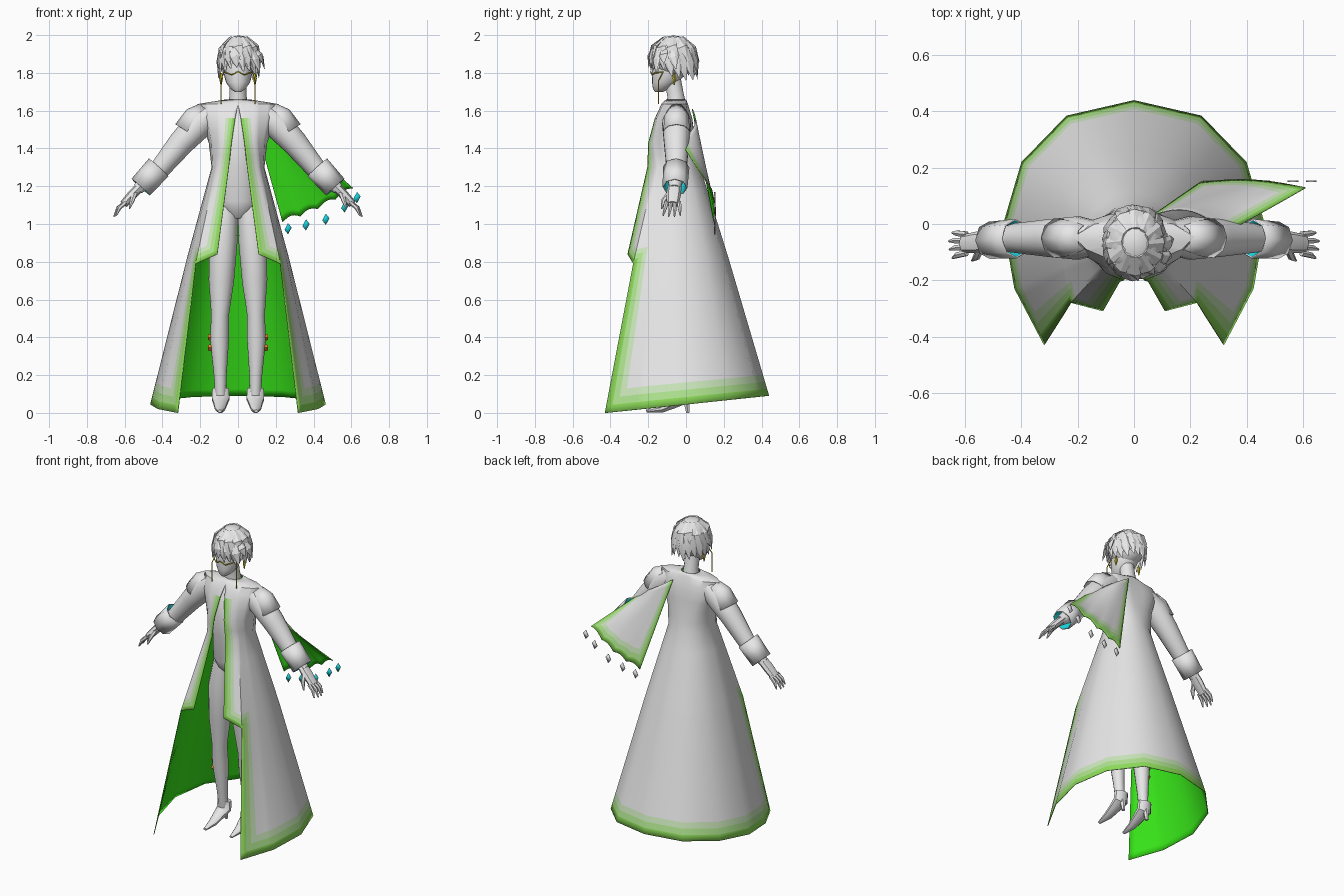
import bpy, bmesh, math, random
from mathutils import Vector

if "Cube" in bpy.data.objects:
    bpy.data.objects.remove(bpy.data.objects["Cube"])

random.seed(4)


def material(name, rgb):
    m = bpy.data.materials.new(name)
    m.diffuse_color = (*rgb, 1)
    m.use_nodes = True
    m.node_tree.nodes["Principled BSDF"].inputs["Base Color"].default_value = m.diffuse_color
    return m


GREY = material("grey", (0.8, 0.8, 0.8))
PALE = material("pale_green", (0.6, 0.8, 0.5))
MID = material("mid_green", (0.42, 0.76, 0.27))
TRIM = material("trim_green", (0.26, 0.70, 0.10))
LINING = material("lining_green", (0.04, 0.8, 0.01))
TEAL = material("teal", (0.01, 0.62, 0.68))
GOLD = material("gold", (0.65, 0.55, 0.02))
ORANGE = material("orange", (0.8, 0.25, 0.02))
CLOTH = [GREY, PALE, MID, TRIM, LINING]
SIDES = ((1, "left_"), (-1, "right_"))


def finish(name, bm, mats, angle=40, thick=0):
    me = bpy.data.meshes.new(name)
    bm.to_mesh(me)
    bm.free()
    ob = bpy.data.objects.new(name, me)
    bpy.context.collection.objects.link(ob)
    for m in mats:
        me.materials.append(m)
    bpy.ops.object.select_all(action='DESELECT')
    ob.select_set(True)
    bpy.context.view_layer.objects.active = ob
    bpy.ops.object.shade_smooth_by_angle(angle=math.radians(angle))
    if thick:  # inner side takes the last material
        s = ob.modifiers.new("thickness", 'SOLIDIFY')
        s.thickness, s.offset, s.material_offset = thick, -1, len(mats) - 1
    return ob


def sheet(name, rows, mats, index=lambda i, j: 0, signs=(1,), thick=0.004):
    """Cloth from rows of points, optionally mirrored in x."""
    bm = bmesh.new()
    for s in signs:
        v = [[bm.verts.new((s * p[0], p[1], p[2])) for p in r] for r in rows]
        for i in range(len(v) - 1):
            for j in range(min(len(v[i]), len(v[i + 1])) - 1):
                q = [v[i][j], v[i][j + 1], v[i + 1][j + 1], v[i + 1][j]]
                bm.faces.new(q[::s]).material_index = index(i, j)
    bmesh.ops.remove_doubles(bm, verts=bm.verts, dist=1e-5)
    return finish(name, bm, mats, thick=thick)


def skin(name, rings, mats, caps=True, thick=0, angle=40):
    bm = bmesh.new()
    v = [[bm.verts.new(p) for p in r] for r in rings]
    n = len(v[0])
    for a, b in zip(v, v[1:]):
        for k in range(n):
            bm.faces.new((b[k], b[(k + 1) % n], a[(k + 1) % n], a[k]))
    if caps:
        bm.faces.new(v[0])
        bm.faces.new(v[-1])
        bmesh.ops.recalc_face_normals(bm, faces=bm.faces)
    return finish(name, bm, mats, angle, thick)


def tube(name, pts, radii, sides=10, mats=(GREY,), ref=(0, 1, 0), flat=1, **kw):
    """Tapered tube along a path; flat scales it in the ref direction."""
    pts = [Vector(p) for p in pts]
    rings = []
    for i, p in enumerate(pts):
        t = (pts[min(i + 1, len(pts) - 1)] - pts[max(i - 1, 0)]).normalized()
        a = t.cross(Vector(ref)).normalized()
        b = a.cross(t)
        angs = [2 * math.pi * k / sides for k in range(sides)]
        rings.append([p + radii[i] * (a * math.cos(w) + b * math.sin(w) * flat) for w in angs])
    return skin(name, rings, mats, **kw)


def loft(name, rows, sides=20):
    """Stack of ellipses: z, half width, front y, back y."""
    rings = []
    for z, hx, f, b in rows:
        angs = [2 * math.pi * k / sides for k in range(sides)]
        rings.append([(hx * math.sin(w), (f + b) / 2 + (b - f) / 2 * math.cos(w), z) for w in angs])
    return skin(name, rings, (GREY,))


# Long coat: control rows of half outline, back centre to front edge
top = [(1.66, [(0, 0), (.03, -.005), (.05, -.02), (.06, -.045), (.055, -.07), (.04, -.09), (0, -.105)]),
       (1.635, [(0, .01), (.07, .01), (.14, 0), (.215, -.045), (.17, -.09), (.1, -.12), (0, -.13)]),
       (1.56, [(0, .033), (.09, .033), (.16, .01), (.2, -.05), (.165, -.12), (.1, -.155), (.015, -.165)]),
       (1.43, [(0, .05), (.07, .045), (.12, .02), (.155, -.05), (.14, -.13), (.1, -.175), (.035, -.2)]),
       (1.3, [(0, .075), (.065, .06), (.115, .02), (.14, -.05), (.135, -.11), (.115, -.16), (.05, -.205)]),
       (.82, [(0, .225), (.13, .195), (.225, .11), (.27, -.03), (.255, -.15), (.225, -.28), (.11, -.31)])]
ctrl = [[Vector((x, y, z)) for x, y in r] for z, r in top]
ctrl[5][5].z, ctrl[5][6].z = .79, .84
hem = [(0, .44), (.24, .385), (.40, .22), (.465, 0), (.425, -.23), (.32, -.43)]
ctrl.append([Vector((x, y, .045 + .105 * y)) for x, y in hem])

cols = [k / 2 for k in range(8)] + [4 + k / 6 for k in range(6)] + [5 + k / 5 for k in range(6)]
levels = [0, .5, 1, 1.5, 2, 2.5, 3, 3.5, 4, 4.25, 4.5, 4.7, 4.85, 4.9, 4.95, 5,
          5.25, 5.5, 5.7, 5.85, 5.9, 5.95, 6]
EDGE, STEP, OPEN = cols.index(5), levels.index(5), levels.index(2)


def along(row, t):
    k = min(int(t), len(row) - 2)
    return row[k].lerp(row[k + 1], t - k)


coat_rows = []
for s in levels:
    k = min(int(s), 5)
    use = cols if s <= 5 else cols[:EDGE + 1]
    if s > 5:
        coat_rows.append([along(ctrl[5], t).lerp(along(ctrl[6], t), s - 5) for t in use])
    else:
        k = min(k, 4)
        coat_rows.append([along(ctrl[k], t).lerp(along(ctrl[k + 1], t), s - k) for t in use])


def coat_band(i, j):
    if i < OPEN:
        return 0
    if i >= STEP:
        d = min(EDGE - 1 - j, len(levels) - 2 - i)
    elif j >= EDGE:
        d = min(len(cols) - 2 - j, STEP - 1 - i)
    else:
        d = max(EDGE - 1 - j, STEP - 1 - i)
    return max(0, 3 - d)


sheet("long_coat", coat_rows, CLOTH, coat_band, (1, -1))

# Half cape behind the left arm
A, B, C, D = (Vector(p) for p in ((.07, .035, 1.61), (.235, .15, 1.01), (.61, .13, 1.19), (.33, -.03, 1.44)))
NU, NV = 24, 16
cape = []
for i in range(NV + 1):
    v = i / NV
    row = []
    for j in range(NU + 1):
        u = j / NU
        p = A.lerp(B, v).lerp(D.lerp(C, v), u)
        p.y += .045 * math.sin(math.pi * u) * (1 - .6 * v)
        p.z += v ** 4 * .02 * math.sin(math.pi * (4 * u % 1)) - .02 * v * math.sin(math.pi * u)
        row.append(p)
    cape.append(row)
sheet("half_cape", cape, CLOTH,
      lambda i, j: max(0, 3 - min(j, NU - 1 - j, NV - 1 - i)))

# Diamond charms hanging from the cape hem
for n, (x, z) in enumerate(((.265, .975), (.36, .995), (.465, 1.025), (.565, 1.09), (.63, 1.14))):
    y, w, h = .155, .019, .03
    sheet(f"charm_{n}", [[(x, y, z + h), (x + w, y, z + .006)], [(x - w, y, z - .006), (x, y, z - h)]],
          [GREY, TEAL], thick=.006)

# Body, neck and face
loft("body", [(1.03, .04, -.11, -.02), (1.07, .09, -.145, .02), (1.12, .12, -.16, .03), (1.3, .115, -.175, .04),
              (1.43, .12, -.19, .03), (1.55, .1, -.155, .02), (1.63, .06, -.1, 0)])
tube("neck", [(0, -.05, 1.61), (0, -.055, 1.68), (0, -.07, 1.76)], [.058, .045, .045], 14)
loft("face", [(1.70, .018, -.165, -.12), (1.715, .04, -.175, -.09), (1.75, .064, -.18, -.04),
              (1.80, .077, -.18, 0), (1.86, .08, -.18, .01), (1.92, .06, -.15, .0)])

# Hair: cap and pointed locks
bm = bmesh.new()
bmesh.ops.create_icosphere(bm, subdivisions=3, radius=1)
for v in bm.verts:
    v.co = Vector((v.co.x * .106 + .004, v.co.y * .122 - .066, v.co.z * .114 + 1.884))
finish("hair_cap", bm, (GREY,))


def lock(name, ang, z0, z1, r0, r1, lean=0, width=.034):
    pts = []
    for f in (0, .45, 1):
        w = ang + lean * f
        r = r0 + (r1 - r0) * math.sin(f * math.pi / 2)
        pts.append((.004 + .106 * r * math.sin(w), -.066 - .122 * r * math.cos(w), z0 + (z1 - z0) * f))
    tube(name, pts, [width * .6, width, .002], 6, ref=(math.sin(ang), -math.cos(ang), 0.01), flat=.4, angle=25)


for n in range(20):  # lower ring of locks, shorter over the face
    ang = 2 * math.pi * n / 20
    c = math.cos(ang)
    tip = 1.775 + (.045 * c if c > .5 else 0) + random.uniform(-.02, .015)
    lock(f"lower_lock_{n}", ang, 1.93, tip, .9, 1.0 + random.uniform(0, .1), .25)
for n in range(12):  # upper ring
    ang = 2 * math.pi * (n + .5) / 12
    lock(f"upper_lock_{n}", ang, 1.985, 1.875 + random.uniform(-.03, .02), .4, 1.12, .35)
for n, (ang, z) in enumerate(((1.1, 1.85), (1.5, 1.82), (.8, 1.8))):  # flicks on the left
    lock(f"flick_{n}", ang, 1.93, z, .85, 1.3, .15, .028)

# Eyewear across the face
tube("eyewear", [(-.078, -.12, 1.805), (-.062, -.163, 1.80), (-.035, -.18, 1.79), (0, -.187, 1.806),
                 (.035, -.18, 1.79), (.062, -.163, 1.80), (.078, -.12, 1.805)],
     [.0035] * 7, 5, (GOLD,), ref=(0, 0, 1))

for s, side in SIDES:
    def P(*pts):
        return [(s * x, y, z) for x, y, z in pts]

    # Sleeve, shoulder flap and cuff
    tube(side + "sleeve", P((.13, -.05, 1.585), (.2, -.05, 1.535), (.3, -.05, 1.43), (.415, -.05, 1.29), (.53, -.06, 1.185)),
         [.06, .078, .068, .054, .03], 14)
    tube(side + "shoulder_flap", P((.17, -.048, 1.60), (.215, -.05, 1.56), (.262, -.05, 1.485)),
         [.05, .074, .082], 10, caps=False, thick=.004, flat=.9)
    tube(side + "cuff", P((.42, -.052, 1.30), (.515, -.058, 1.195)), [.07, .066], 8, (GREY, TEAL),
         caps=False, thick=.006)

    # Hand
    tube(side + "palm", P((.515, -.06, 1.20), (.555, -.065, 1.16), (.605, -.07, 1.105)), [.024, .026, .022], 8, flat=1.5)
    for n in range(4):
        y = -.037 - .022 * n
        e = (0, .012, .01, 0)[n]
        tube(f"{side}finger_{n}", P((.595, y, 1.115), (.628 + e / 2, y + .004 - .004 * n, 1.085),
                                    (.645 + e, y + .006 - .008 * n, 1.045 - e / 2)), [.012, .011, .004], 6)
    tube(side + "thumb", P((.545, -.085, 1.165), (.56, -.118, 1.125), (.575, -.13, 1.08)), [.015, .013, .004], 6, ref=(1, 0, 0))

    # Leg, shoe and heel
    tube(side + "leg", P((.06, -.07, 1.09), (.078, -.07, .92), (.088, -.065, .7), (.095, -.058, .52), (.098, -.045, .39),
                         (.094, -.03, .2), (.092, -.02, .07)), [.06, .076, .067, .047, .05, .034, .028], 14)
    tube(side + "shoe", P((.092, -.01, .13), (.092, -.015, .075), (.093, -.07, .05), (.095, -.13, .022), (.096, -.21, .009)),
         [.034, .036, .028, .021, .008], 10, ref=(1, 0, 0), flat=1.35)
    tube(side + "heel", P((.092, .002, .07), (.092, .01, 0)), [.02, .01], 6)

    # Leg clasps
    for n, z in enumerate((.40, .345)):
        tube(f"{side}clasp_{n}", P((.14, -.045, z), (.158, -.045, z)), [.02, .014], 4, (ORANGE,))

    # Earring and hanging chain
    tube(side + "earring", P((.088, -.062, 1.80), (.09, -.062, 1.77), (.09, -.062, 1.735)), [.004, .01, .003], 6, (GOLD,))
    tube(side + "chain", P((.078, -.125, 1.80), (.09, -.145, 1.76), (.09, -.145, 1.635)), [.003] * 3, 5, (GOLD,))
